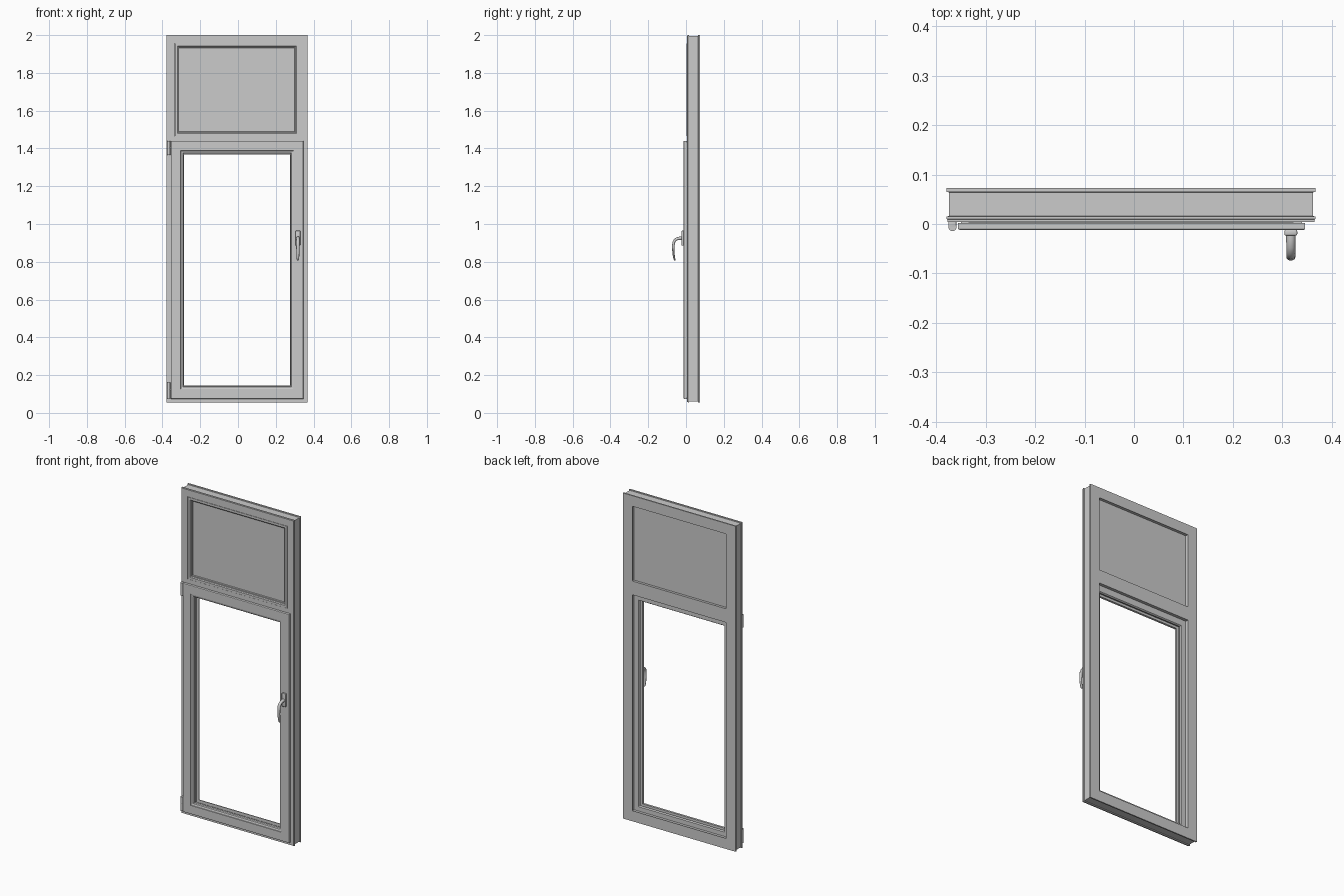
import bpy, bmesh, math
from mathutils import Vector

if "Cube" in bpy.data.objects:
    bpy.data.objects.remove(bpy.data.objects["Cube"])


def make_object(name, bm, smooth=False):
    bmesh.ops.recalc_face_normals(bm, faces=bm.faces)
    mesh = bpy.data.meshes.new(name)
    bm.to_mesh(mesh)
    bm.free()
    ob = bpy.data.objects.new(name, mesh)
    bpy.context.collection.objects.link(ob)
    if smooth:
        bpy.ops.object.select_all(action='DESELECT')
        bpy.context.view_layer.objects.active = ob
        ob.select_set(True)
        bpy.ops.object.shade_smooth_by_angle(angle=math.radians(35))
    return ob


def loft(bm, loops, closed):
    """Join vertex loops with quads; cap the ends when not closed."""
    rows = [[bm.verts.new(p) for p in loop] for loop in loops]
    n, m = len(rows), len(rows[0])
    for i in range(n if closed else n - 1):
        a, b = rows[i], rows[(i + 1) % n]
        for j in range(m):
            k = (j + 1) % m
            bm.faces.new((a[j], a[k], b[k], b[j]))
    if not closed:
        bm.faces.new(rows[0])
        bm.faces.new(rows[-1])


def mitred_ring(name, rect, profile):
    """Sweep (inward offset, y) profile round a rectangle x0, x1, z0, z1."""
    x0, x1, z0, z1 = rect
    loops = [[(x0 + d, y, z0 + d), (x1 - d, y, z0 + d),
              (x1 - d, y, z1 - d), (x0 + d, y, z1 - d)] for d, y in profile]
    bm = bmesh.new()
    loft(bm, loops, True)
    return make_object(name, bm)


def box(name, x0, x1, y0, y1, z0, z1, bevel=0):
    bm = bmesh.new()
    loft(bm, [[(x0, y0, z), (x1, y0, z), (x1, y1, z), (x0, y1, z)] for z in (z0, z1)], False)
    if bevel:
        bmesh.ops.bevel(bm, geom=bm.edges[:], offset=bevel, segments=3,
                        profile=0.5, affect='EDGES')
    return make_object(name, bm, bool(bevel))


def cylinder(name, x, y, z0, z1, r):
    bm = bmesh.new()
    ring = [(x + r * math.cos(t * math.tau / 20), y + r * math.sin(t * math.tau / 20)) for t in range(20)]
    loft(bm, [[(a, b, z) for a, b in ring] for z in (z0, z1)], False)
    return make_object(name, bm, True)


# Outer frame with grooved edges, front rebate and rear lip
mitred_ring("outer_frame", (-0.379, 0.367, 0.055, 2.0), [
    (0.002, 0.004), (0.044, 0.004), (0.044, 0.052), (0.060, 0.052),
    (0.060, 0.070), (0.063, 0.073), (0.000, 0.073), (0.000, 0.065),
    (0.005, 0.064), (0.005, 0.016), (0.000, 0.015), (0.000, 0.010), (0.002, 0.009)])

# Transom between fixed light and sash
section = [(0.004, 1.425), (0.052, 1.425), (0.052, 1.410), (0.073, 1.408),
           (0.073, 1.490), (0.052, 1.487), (0.052, 1.465), (0.004, 1.465)]
bm = bmesh.new()
loft(bm, [[(x, y, z) for y, z in section] for x in (-0.336, 0.324)], False)
transom = make_object("transom", bm)

# Fixed light: bead, seal and pane
light = (-0.335, 0.323, 1.465, 1.956)
mitred_ring("glazing_bead", light, [
    (0.001, 0.003), (0.014, 0.003), (0.019, 0.007), (0.019, 0.020), (0.001, 0.020)])
mitred_ring("front_seal", light, [
    (0.017, 0.014), (0.022, 0.014), (0.024, 0.022), (0.017, 0.022)])
box("fixed_pane", -0.334, 0.322, 0.021, 0.051, 1.466, 1.955)

# Opening sash with front overlap and empty glazing channel
mitred_ring("sash", (-0.356, 0.346, 0.074, 1.44), [
    (0.000, 0.002), (0.000, -0.008), (0.001, -0.011), (0.004, -0.012),
    (0.052, -0.012), (0.053, -0.009), (0.064, -0.006), (0.068, -0.001),
    (0.068, 0.012), (0.054, 0.012), (0.054, 0.038), (0.071, 0.038),
    (0.071, 0.043), (0.066, 0.050), (0.024, 0.050), (0.024, 0.002)])
# Seal between sash and frame
mitred_ring("sash_seal", (-0.350, 0.340, 0.080, 1.434), [
    (0.000, 0.001), (0.008, 0.001), (0.008, 0.005), (0.000, 0.005)])

# Hinges
for name, z0, z1 in (("top_hinge", 1.365, 1.440), ("bottom_hinge", 0.077, 0.160)):
    mid = z0 + (z1 - z0) * 0.55
    box(name + "_leaf", -0.375, -0.359, -0.006, 0.005, z0, z1, 0.001)
    cylinder(name + "_lower_barrel", -0.3667, -0.006, z0, mid - 0.0008, 0.0083)
    cylinder(name + "_upper_barrel", -0.3667, -0.006, mid + 0.0008, z1, 0.0083)
    cylinder(name + "_pin", -0.3667, -0.006, z0 + 0.002, z1 - 0.002, 0.005)

# Handle base plate and collar
box("handle_plate", 0.304, 0.330, -0.024, -0.011, 0.885, 0.965, 0.004)

# Handle grip: oval section (y, z, half width, half thickness) along a bent path
path = [(-0.020, 0.924, 0.0100, 0.0100), (-0.032, 0.924, 0.0095, 0.0095),
        (-0.046, 0.922, 0.0090, 0.0080), (-0.057, 0.916, 0.0090, 0.0075),
        (-0.064, 0.905, 0.0092, 0.0072), (-0.067, 0.888, 0.0092, 0.0068),
        (-0.0675, 0.865, 0.0085, 0.0060), (-0.066, 0.842, 0.0078, 0.0055),
        (-0.063, 0.822, 0.0070, 0.0050), (-0.060, 0.811, 0.0058, 0.0042),
        (-0.0585, 0.807, 0.0030, 0.0022)]
loops = []
for i, (y, z, w, t) in enumerate(path):
    a, b = path[max(i - 1, 0)], path[min(i + 1, len(path) - 1)]
    tangent = Vector((0, b[0] - a[0], b[1] - a[1])).normalized()
    side = tangent.cross(Vector((1, 0, 0)))
    loops.append([Vector((0.317, y, z)) + Vector((1, 0, 0)) * w * math.cos(k * math.tau / 16)
                  + side * t * math.sin(k * math.tau / 16) for k in range(16)])
bm = bmesh.new()
loft(bm, loops, False)
make_object("handle_grip", bm, True)
